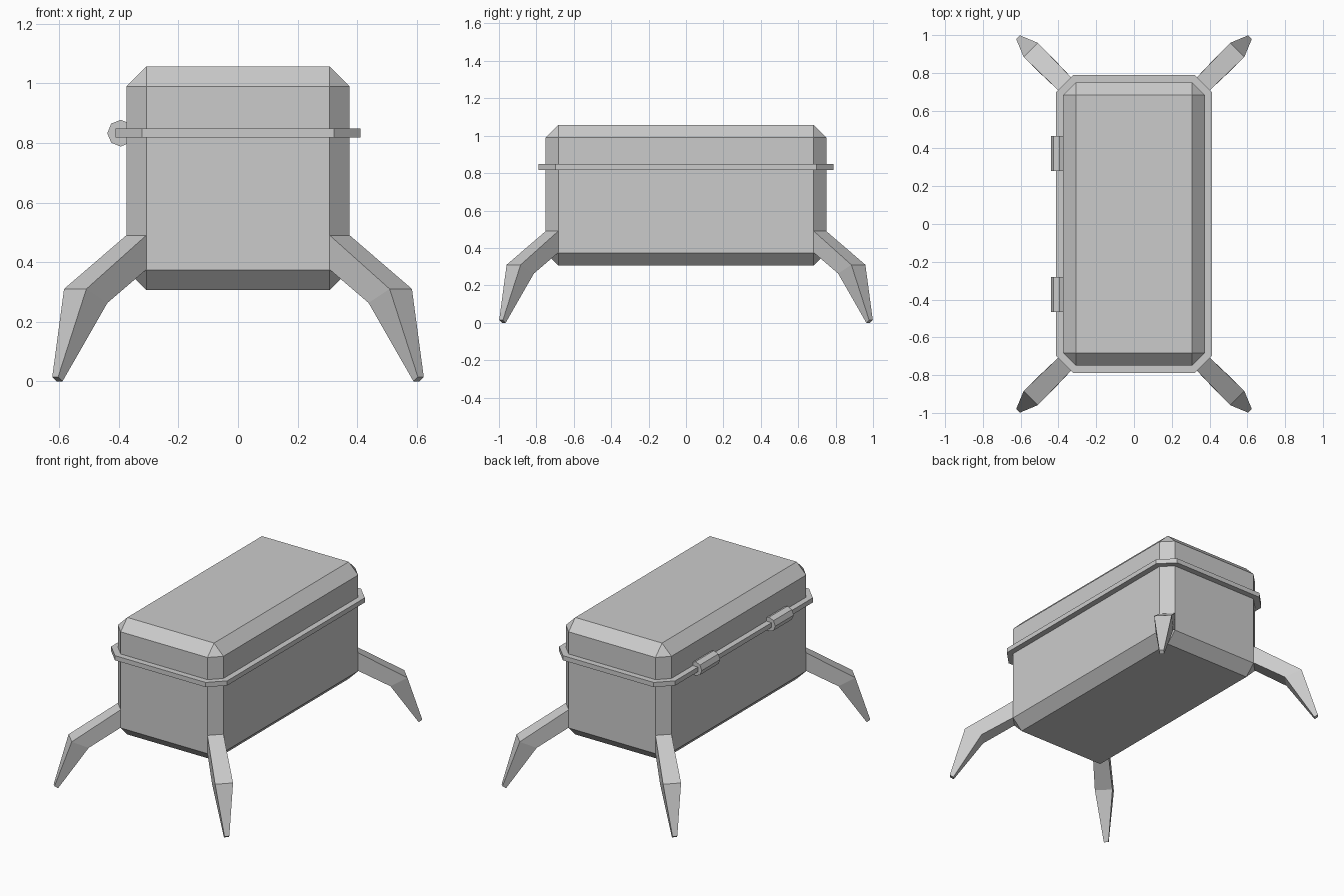
import bpy, bmesh
from math import sqrt, radians
from mathutils import Matrix, Vector

if "Cube" in bpy.data.objects:
    bpy.data.objects.remove(bpy.data.objects["Cube"])

HX, HY, CH = 0.375, 0.75, 0.067      # body half sizes and edge chamfer
Z0, Z1, SEAM = 0.306, 1.057, 0.833   # bottom, top, lid seam


def finish(bm, name):
    bmesh.ops.recalc_face_normals(bm, faces=bm.faces)
    mesh = bpy.data.meshes.new(name)
    bm.to_mesh(mesh)
    bm.free()
    ob = bpy.data.objects.new(name, mesh)
    bpy.context.collection.objects.link(ob)
    return ob


def chamfered_box(hx, hy, z0, z1, chamfer, upright_only=False):
    bm = bmesh.new()
    bmesh.ops.create_cube(bm, size=1)
    bmesh.ops.scale(bm, vec=(2 * hx, 2 * hy, z1 - z0), verts=bm.verts)
    bmesh.ops.translate(bm, vec=(0, 0, (z0 + z1) / 2), verts=bm.verts)
    edges = [e for e in bm.edges if not upright_only
             or abs(e.verts[0].co.z - e.verts[1].co.z) > 1e-4]
    bmesh.ops.bevel(bm, geom=edges, offset=chamfer, offset_type='OFFSET',
                    segments=1, profile=0.5, affect='EDGES', clamp_overlap=False)
    return bm


# Chest body and lid: one chamfered box cut at the seam
for name, lower in (("chest_body", True), ("chest_lid", False)):
    bm = chamfered_box(HX, HY, Z0, Z1, CH)
    bmesh.ops.bisect_plane(bm, geom=bm.verts[:] + bm.edges[:] + bm.faces[:],
                           plane_co=(0, 0, SEAM), plane_no=(0, 0, 1),
                           clear_outer=lower, clear_inner=not lower)
    finish(bm, name)

# Rim band around the seam
finish(chamfered_box(0.412, 0.788, 0.818, 0.848, 0.09, True), "rim")

# Hinge barrels on the left side
for name, y in (("hinge_front", -0.373), ("hinge_back", 0.373)):
    bm = bmesh.new()
    bmesh.ops.create_cone(bm, cap_ends=True, segments=8, radius1=0.045,
                          radius2=0.045, depth=0.187)
    bmesh.ops.rotate(bm, matrix=Matrix.Rotation(radians(90), 3, 'X'), verts=bm.verts)
    # one octagon corner points straight outwards
    far = min(v.co.x for v in bm.verts)
    if far > -0.044:
        bmesh.ops.rotate(bm, matrix=Matrix.Rotation(radians(22.5), 3, 'Y'), verts=bm.verts)
    bmesh.ops.translate(bm, vec=(-0.394, y, SEAM), verts=bm.verts)
    finish(bm, name)

# Legs: square section growing diagonally out of each corner chamfer
# section = (outer distance, outer z, inner distance, inner z, half width)
SECTIONS = [(0, 0.49, 0, 0.375, CH / sqrt(2)),
            (0.29, 0.31, 0.19, 0.263, 0.053),
            (0.385, 0.015, 0.364, 0.0, 0.014)]


def leg(name, sx, sy):
    bm = bmesh.new()
    base = Vector((HX - CH / 2, HY - CH / 2, 0))
    out, side = Vector((1, 1, 0)) / sqrt(2), Vector((1, -1, 0)) / sqrt(2)
    rings = []
    for do, zo, di, zi, w in SECTIONS:
        ring = []
        for d, z, s in ((do, zo, w), (do, zo, -w), (di, zi, -w), (di, zi, w)):
            p = base + out * d + side * s
            ring.append(bm.verts.new((p.x * sx, p.y * sy, z)))
        rings.append(ring)
    for a, b in zip(rings, rings[1:]):
        for i in range(4):
            j = (i + 1) % 4
            bm.faces.new((a[i], a[j], b[j], b[i]))
    bm.faces.new(rings[-1])
    finish(bm, name)


for sx, xn in ((-1, "left"), (1, "right")):
    for sy, yn in ((-1, "front"), (1, "back")):
        leg(f"{yn}_{xn}_leg", sx, sy)
